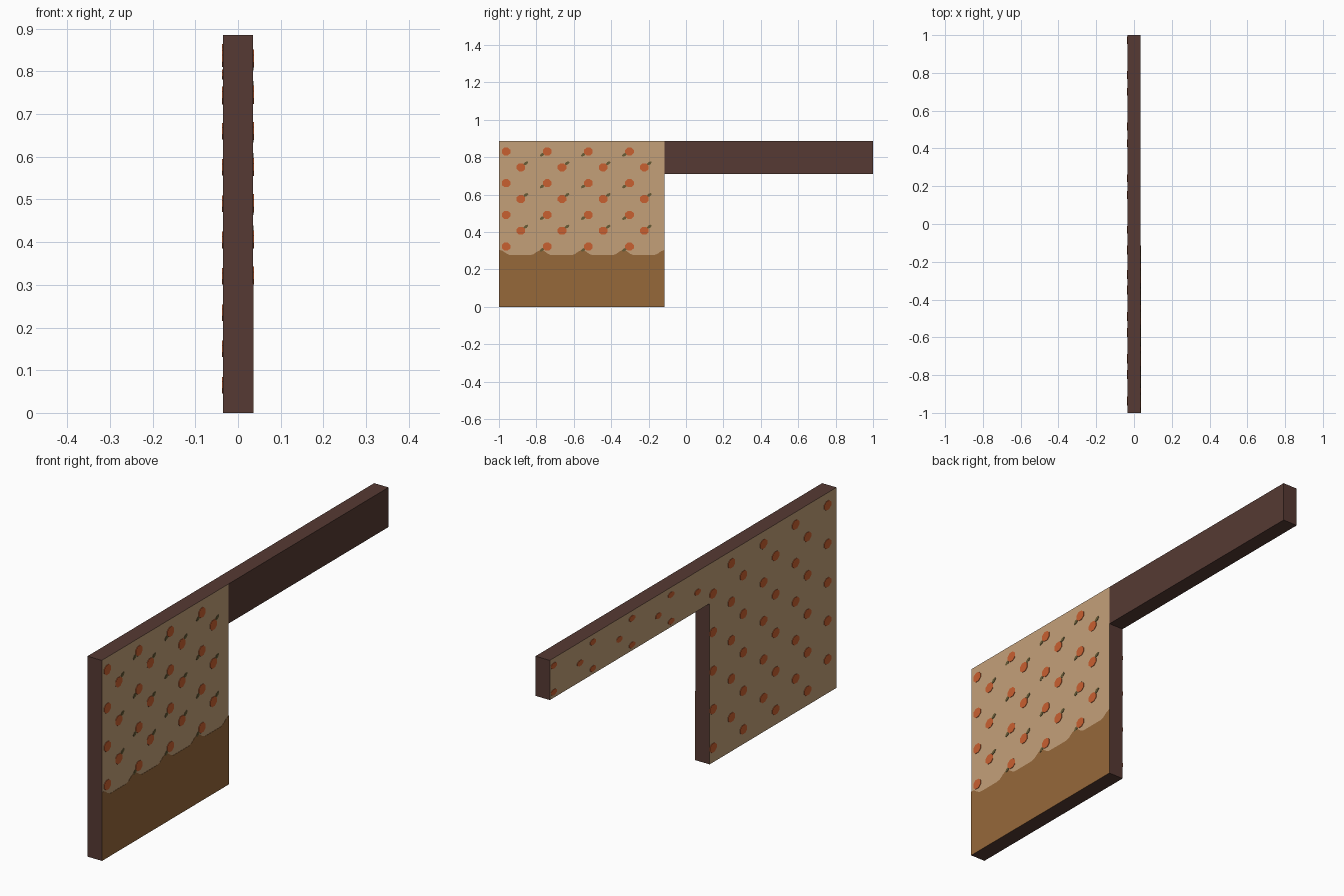
import bpy, bmesh, math

if "Cube" in bpy.data.objects:
    bpy.data.objects.remove(bpy.data.objects["Cube"])

def material(name, rgb):
    m = bpy.data.materials.new(name)
    lin = [((c / 255 + 0.055) / 1.055) ** 2.4 for c in rgb]
    m.diffuse_color = (*lin, 1)
    m.use_nodes = True
    m.node_tree.nodes["Principled BSDF"].inputs["Base Color"].default_value = m.diffuse_color
    return m

TRIM = material("dark brown trim", (86, 58, 51))
PAPER = material("tan wallpaper", (196, 160, 121))
WOOD = material("brown panelling", (150, 104, 58))
ORANGE = material("orange flower", (201, 96, 48))
LEAF = material("olive leaf", (104, 92, 54))

HALF = 0.035    # half the wall thickness
EDGE = -0.115   # y where the tall wall ends
TOP, UNDER = 0.885, 0.71

def add_prism(bm, outline, x0, x1):
    """Extrude a (y, z) outline from x0 to x1."""
    face = bm.faces.new([bm.verts.new((x0, y, z)) for y, z in outline])
    ext = bmesh.ops.extrude_face_region(bm, geom=[face])
    verts = [v for v in ext["geom"] if isinstance(v, bmesh.types.BMVert)]
    bmesh.ops.translate(bm, verts=verts, vec=(x1 - x0, 0, 0))

def finish(bm, name, mats):
    bmesh.ops.recalc_face_normals(bm, faces=bm.faces[:])
    me = bpy.data.meshes.new(name)
    bm.to_mesh(me)
    bm.free()
    for m in mats:
        me.materials.append(m)
    ob = bpy.data.objects.new(name, me)
    bpy.context.collection.objects.link(ob)
    return ob

def ellipse(y, z, ry, rz, n=8, tilt=0.0):
    pts = []
    for i in range(n):
        a = 2 * math.pi * (i + 0.5) / n
        u, v = ry * math.cos(a), rz * math.sin(a)
        pts.append((y + u * math.cos(tilt) - v * math.sin(tilt),
                    z + u * math.sin(tilt) + v * math.cos(tilt)))
    return pts

# Wall with header beam: papered on the broad faces, trim elsewhere
bm = bmesh.new()
add_prism(bm, [(-1, 0), (EDGE, 0), (EDGE, UNDER), (1, UNDER), (1, TOP), (-1, TOP)], -HALF, HALF)
bmesh.ops.bisect_plane(bm, geom=bm.verts[:] + bm.edges[:] + bm.faces[:],
                       plane_co=(0, EDGE, 0), plane_no=(0, 1, 0))
bmesh.ops.recalc_face_normals(bm, faces=bm.faces[:])
for f in bm.faces:
    inside_paper = f.normal.x > 0.9 and f.calc_center_median().y < EDGE
    f.material_index = 1 if f.normal.x < -0.9 or inside_paper else 0
finish(bm, "wall", [TRIM, PAPER])

# Lower panelling with a wavy upper edge
bm = bmesh.new()
steps = 48
wave = []
for i in range(steps + 1):
    y = EDGE + (-1 - EDGE) * i / steps
    bump = max(0, math.cos(2 * math.pi * (y + 0.775) / 0.22)) ** 2
    wave.append((y, 0.276 + 0.028 * bump))
add_prism(bm, [(-1, 0), (EDGE, 0)] + wave, HALF, HALF + 0.001)
finish(bm, "lower_panelling", [WOOD])

# Flower positions: staggered rows on each side
row_a = [-0.962 + 0.22 * k for k in range(4)]
row_b = [-0.883 + 0.22 * k for k in range(4)]
right_side = [(y, 0.83 - 0.0847 * r, r % 2)
              for r in range(7) for y in (row_b if r % 2 else row_a)]
back_a = [-0.937 + 0.2235 * k for k in range(4)]
back_b = [-0.797, -0.575, -0.35, -0.138]
left_wall = [(y, 0.83 - 0.085 * r)
             for r in range(10) for y in (back_b if r % 2 else back_a)]
left_beam = [(y, z) for z, y0 in ((0.852, 0.154), (0.793, -0.03), (0.735, 0.154))
             for y in [y0 + 0.273 * k for k in range(4)]]

# Flowers on the right side
bm = bmesh.new()
for y, z, odd in right_side:
    add_prism(bm, ellipse(y, z, 0.025, 0.023), HALF, HALF + 0.002)
finish(bm, "right_flowers", [ORANGE])

# Small leaves beside the right flowers
bm = bmesh.new()
for y, z, odd in right_side:
    dy, dz = (0.027, 0.022) if odd else (-0.027, -0.017)
    if y + dy > -0.98:
        add_prism(bm, ellipse(y + dy, z + dz, 0.015, 0.008, 6, 0.6), HALF, HALF + 0.0015)
finish(bm, "right_leaves", [LEAF])

# Flowers on the left side of the wall and the beam
bm = bmesh.new()
for y, z in left_wall:
    add_prism(bm, ellipse(y, z, 0.026, 0.021), -HALF, -HALF - 0.002)
for y, z in left_beam:
    add_prism(bm, ellipse(y, z, 0.022, 0.013), -HALF, -HALF - 0.002)
finish(bm, "left_flowers", [ORANGE])
